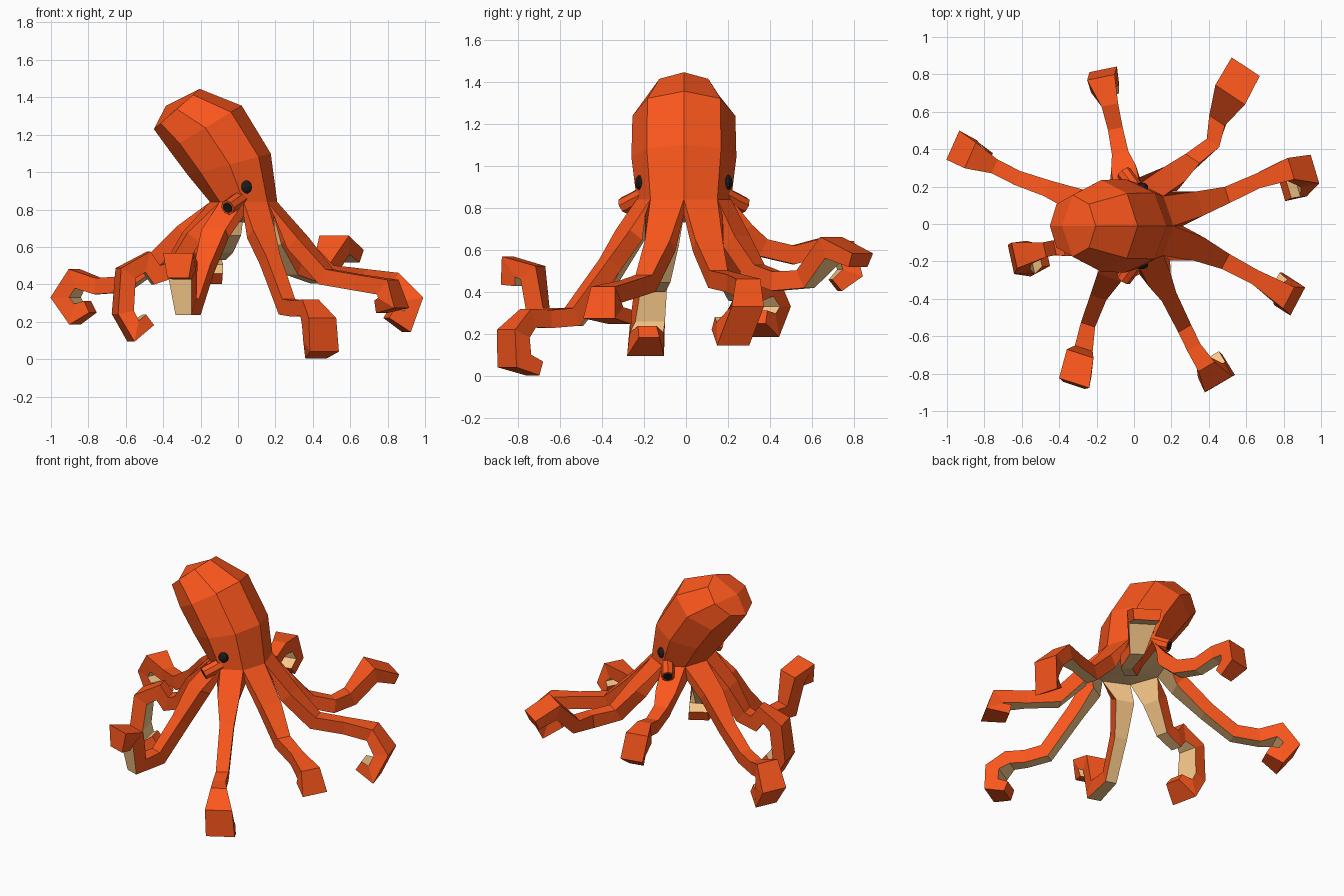
import bpy, math
from mathutils import Vector

if "Cube" in bpy.data.objects:
    bpy.data.objects.remove(bpy.data.objects["Cube"])

CY = -0.01          # symmetry plane of the body


def material(name, col):
    m = bpy.data.materials.new(name)
    m.diffuse_color = (*col, 1)
    m.use_nodes = True
    m.node_tree.nodes["Principled BSDF"].inputs["Base Color"].default_value = m.diffuse_color
    return m


ORANGE = material("orange_skin", (0.97, 0.095, 0.012))
CREAM = material("cream_underside", (0.95, 0.58, 0.25))
BLACK = material("black", (0.012, 0.012, 0.012))


def make(name, verts, faces, mats, idx=None):
    me = bpy.data.meshes.new(name)
    me.from_pydata([tuple(v) for v in verts], [], faces)
    for m in mats:
        me.materials.append(m)
    if idx:
        me.polygons.foreach_set("material_index", idx)
    me.update()
    ob = bpy.data.objects.new(name, me)
    bpy.context.collection.objects.link(ob)
    return ob


def ring(front, back, hw):
    """Tilted octagon given its front and back (x, z) points and half width in y."""
    out = []
    for i in range(8):
        a = i * math.pi / 4
        t = (1 - math.cos(a)) / 2
        out.append(Vector((front[0] + (back[0] - front[0]) * t, CY + hw * math.sin(a),
                           front[1] + (back[1] - front[1]) * t)))
    return out


# Head: stacked octagons leaning back, domed with four quads
neck = ring((0.21, 0.84), (-0.15, 0.84), 0.225)
rings = [neck,
         ring((0.175, 1.10), (-0.265, 0.98), 0.25),
         ring((0.02, 1.355), (-0.37, 1.12), 0.245),
         ring((-0.205, 1.445), (-0.45, 1.23), 0.165)]
verts = [v for r in rings for v in r] + [Vector((-0.385, CY, 1.355))]
faces = []
for k in range(3):
    for i in range(8):
        j = (i + 1) % 8
        faces.append((k * 8 + i, k * 8 + j, k * 8 + 8 + j, k * 8 + 8 + i))
for i in range(0, 8, 2):
    faces.append((24 + i, 24 + i + 1, 24 + (i + 2) % 8, 32))
make("head", verts, faces, [ORANGE])

# Web under the head, where the arms meet
web = ring((0.26, 0.765), (-0.20, 0.765), 0.26)
make("underside_web", web + [Vector((0.03, CY, 0.73))],
     [(8, (i + 1) % 8, i) for i in range(8)], [CREAM])


# Arms: square tubes swept from one side of the neck octagon
def arm(k, path, tail=(0.16, 0.17, 0.11)):
    pts = [Vector(p) for p in path]
    n = len(pts)
    widths = [0.135, 0.09] + [0.08] * n
    widths = widths[:n - len(tail)] + list(tail)
    d = max(pts, key=lambda p: p.xy.length) - pts[0]
    side = Vector((-d.y, d.x, 0)).normalized()
    j = (k + 1) % 8
    root = (neck[k] + neck[j]) / 2 - Vector((0, 0, 0.04))
    chain = [root] + pts
    verts = [neck[k], neck[j], web[j], web[k]]
    for i, p in enumerate(pts):
        t0 = (p - chain[i]).normalized()
        t1 = (pts[i + 1] - p).normalized() if i + 1 < n else t0
        t = (t0 + t1).normalized()
        up = t.cross(side).normalized()
        miter = min(1.35, 1 / max(0.3, t.dot(t0)))
        th = (0.035 if i == n - 1 else 0.043) * miter
        s = side * widths[i] / 2
        verts += [p - s + up * th, p + s + up * th,
                  p + s * 0.9 - up * th, p - s * 0.9 - up * th]
    faces, idx = [], []
    for i in range(n):
        a, b = i * 4, i * 4 + 4
        for q in range(4):
            r = (q + 1) % 4
            faces.append((a + q, b + q, b + r, a + r))
            idx.append(1 if q == 2 else 0)
    e = n * 4
    faces.append((e + 3, e + 2, e + 1, e))
    idx.append(0)
    make(f"arm_{k + 1}", verts, faces, [ORANGE, CREAM], idx)


arm(0, [(0.32, 0.10, 0.62), (0.48, 0.15, 0.46), (0.66, 0.23, 0.44), (0.82, 0.29, 0.42),
        (0.92, 0.28, 0.32), (0.885, 0.22, 0.20), (0.81, 0.18, 0.25)], (0.12, 0.16, 0.16, 0.11))
arm(1, [(0.20, 0.24, 0.64), (0.30, 0.33, 0.49), (0.42, 0.43, 0.45), (0.455, 0.57, 0.46),
        (0.52, 0.70, 0.61), (0.59, 0.83, 0.55)], (0.10, 0.19, 0.18))
arm(2, [(-0.05, 0.27, 0.69), (-0.07, 0.36, 0.61), (-0.10, 0.51, 0.575), (-0.13, 0.64, 0.61),
        (-0.17, 0.75, 0.60), (-0.155, 0.78, 0.49), (-0.13, 0.71, 0.43)],
    (0.09, 0.15, 0.15, 0.10))
arm(3, [(-0.27, 0.11, 0.68), (-0.44, 0.18, 0.52), (-0.61, 0.24, 0.40), (-0.75, 0.31, 0.39),
        (-0.86, 0.36, 0.43), (-0.92, 0.40, 0.33), (-0.86, 0.37, 0.24), (-0.79, 0.34, 0.28)],
    (0.15, 0.17, 0.15, 0.10))
arm(4, [(-0.25, -0.10, 0.65), (-0.35, -0.12, 0.48), (-0.44, -0.13, 0.45), (-0.49, -0.14, 0.52),
        (-0.60, -0.16, 0.46), (-0.615, -0.18, 0.25), (-0.56, -0.19, 0.15), (-0.48, -0.18, 0.21)],
    (0.14, 0.16, 0.18, 0.10))
arm(5, [(-0.12, -0.25, 0.67), (-0.18, -0.36, 0.48), (-0.24, -0.52, 0.28), (-0.28, -0.70, 0.28),
        (-0.30, -0.73, 0.49), (-0.31, -0.82, 0.52), (-0.31, -0.83, 0.43)],
    (0.10, 0.15, 0.17, 0.12))
arm(6, [(0.12, -0.27, 0.67), (0.17, -0.36, 0.53), (0.26, -0.54, 0.28), (0.32, -0.66, 0.27),
        (0.38, -0.75, 0.275), (0.43, -0.82, 0.20), (0.44, -0.815, 0.07), (0.41, -0.72, 0.035)],
    (0.10, 0.17, 0.18, 0.13))
arm(7, [(0.32, -0.12, 0.62), (0.47, -0.19, 0.44), (0.64, -0.28, 0.41), (0.80, -0.38, 0.385),
        (0.83, -0.39, 0.30), (0.76, -0.31, 0.28)], (0.13, 0.17, 0.12))

# Eyes and siphon tubes, one on each side
for s, label in ((-1, "front"), (1, "rear")):
    bpy.ops.mesh.primitive_uv_sphere_add(segments=10, ring_count=6, radius=0.037,
                                         location=(0.04, CY + s * 0.208, 0.92))
    eye = bpy.context.object
    eye.name = label + "_eye"
    eye.scale = (1, 0.65, 1)
    eye.data.materials.append(BLACK)

    a = Vector((0.03, CY + s * 0.17, 0.87))
    b = Vector((-0.055, CY + s * 0.285, 0.81))
    axis = b - a
    rot = axis.to_track_quat('Z', 'Y').to_euler()
    bpy.ops.mesh.primitive_cone_add(vertices=8, radius1=0.042, radius2=0.042,
                                    depth=axis.length, location=(a + b) / 2, rotation=rot)
    tube = bpy.context.object
    tube.name = label + "_siphon"
    tube.data.materials.append(ORANGE)
    bpy.ops.mesh.primitive_cylinder_add(vertices=8, radius=0.03, depth=0.006,
                                        location=b, rotation=rot)
    hole = bpy.context.object
    hole.name = label + "_siphon_opening"
    hole.data.materials.append(BLACK)
